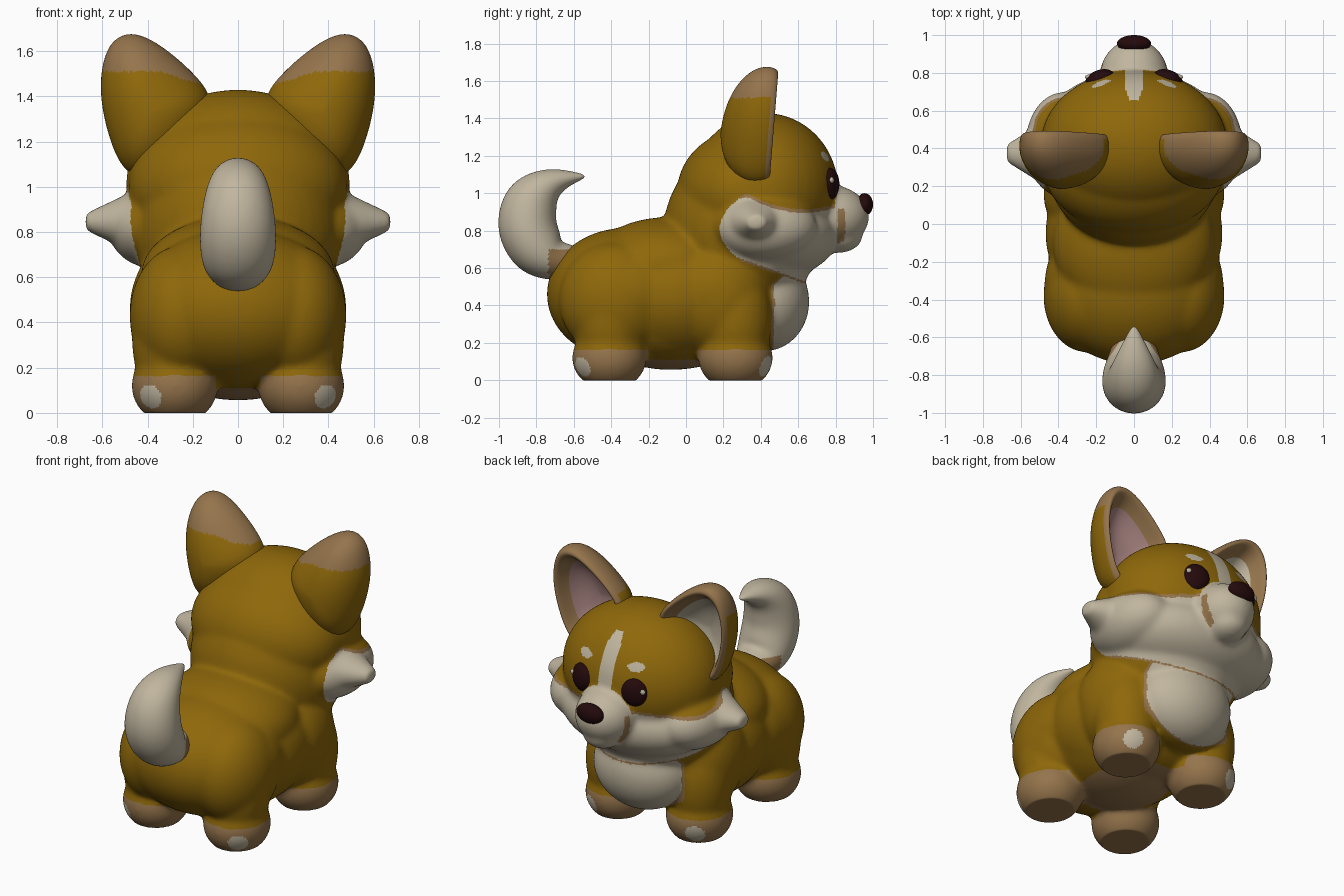
import bpy, bmesh, math
from mathutils import Matrix, Vector

if "Cube" in bpy.data.objects:
    bpy.data.objects.remove(bpy.data.objects["Cube"])

COLOURS = {
    "golden_brown": (0.27, 0.137, 0.003),
    "cream_white": (0.53, 0.465, 0.345),
    "tan": (0.30, 0.175, 0.072),
    "dark_brown": (0.018, 0.003, 0.0035),
    "ear_pink": (0.39, 0.23, 0.22),
}
BROWN, WHITE, TAN, DARK, PINK = range(5)
MATS = []
for name, c in COLOURS.items():
    m = bpy.data.materials.new(name)
    m.diffuse_color = (*c, 1)
    m.use_nodes = True
    m.node_tree.nodes["Principled BSDF"].inputs["Base Color"].default_value = m.diffuse_color
    MATS.append(m)


def make_object(name, bm):
    me = bpy.data.meshes.new(name)
    bmesh.ops.recalc_face_normals(bm, faces=bm.faces)
    bm.to_mesh(me)
    bm.free()
    for m in MATS:
        me.materials.append(m)
    ob = bpy.data.objects.new(name, me)
    bpy.context.collection.objects.link(ob)
    return ob


def bake(ob):
    """Apply all modifiers and shade smooth."""
    dg = bpy.context.evaluated_depsgraph_get()
    me = bpy.data.meshes.new_from_object(ob.evaluated_get(dg))
    ob.modifiers.clear()
    ob.data = me
    me.polygons.foreach_set("use_smooth", [True] * len(me.polygons))
    return me


def add_ellipsoid(bm, c, r, rot_z=0.0):
    mat = Matrix.Translation(c) @ Matrix.Rotation(rot_z, 4, 'Z') @ Matrix.Diagonal((*r, 1))
    bmesh.ops.create_uvsphere(bm, u_segments=40, v_segments=24, radius=1, matrix=mat)


def ellipsoid(name, c, r, mat, rot_z=0.0):
    bm = bmesh.new()
    add_ellipsoid(bm, c, r, rot_z)
    for f in bm.faces:
        f.material_index = mat
        f.smooth = True
    return make_object(name, bm)


def loft(bm, rings, mat_rule):
    loops = [[bm.verts.new(p) for p in ring] for ring in rings]
    n = len(loops[0])
    for i in range(len(loops) - 1):
        for j in range(n):
            k = (j + 1) % n
            f = bm.faces.new((loops[i][j], loops[i][k], loops[i + 1][k], loops[i + 1][j]))
            f.material_index = mat_rule(i)
    bm.faces.new(loops[0]).material_index = mat_rule(0)
    bm.faces.new(loops[-1]).material_index = mat_rule(len(loops) - 2)


# --- head, body and legs: overlapping volumes fused into one soft skin ---
bm = bmesh.new()
for c, r in [
    ((0, -0.32, 0.46), (0.475, 0.425, 0.355)),  # rump
    ((0, -0.10, 0.61), (0.43, 0.42, 0.262)),    # back saddle
    ((0, -0.05, 0.45), (0.47, 0.45, 0.39)),     # belly
    ((0, -0.08, 0.34), (0.41, 0.46, 0.285)),    # underside
    ((0, 0.15, 0.47), (0.48, 0.33, 0.38)),      # shoulders
    ((0, 0.42, 0.42), (0.31, 0.24, 0.265)),     # chest
    ((0, 0.30, 0.80), (0.46, 0.42, 0.45)),      # neck
    ((0, 0.31, 1.00), (0.485, 0.36, 0.34)),     # nape
    ((0, 0.42, 1.02), (0.495, 0.395, 0.41)),    # skull
    ((0, 0.45, 0.78), (0.50, 0.365, 0.24)),     # jaw
    ((0, 0.77, 0.875), (0.185, 0.21, 0.17)),    # muzzle
    ((0, 0.815, 0.77), (0.12, 0.13, 0.09)),     # chin
]:
    add_ellipsoid(bm, c, r)
for s in (-1, 1):
    add_ellipsoid(bm, (s * 0.25, -0.38, 0.43), (0.23, 0.30, 0.31))      # thigh
    add_ellipsoid(bm, (s * 0.25, 0.18, 0.45), (0.23, 0.27, 0.32))       # shoulder
    add_ellipsoid(bm, (s * 0.375, 0.42, 0.82), (0.20, 0.28, 0.18))      # cheek
    for x, y in ((0.28, 0.265), (0.28, -0.41)):
        add_ellipsoid(bm, (s * x, y, 0.12), (0.192, 0.20, 0.175))       # paw
        add_ellipsoid(bm, (s * x, y, 0.33), (0.19, 0.195, 0.32))        # leg
    # pointed cheek tuft
    mat = (Matrix.Translation((s * 0.55, 0.375, 0.845)) @ Matrix.Rotation(s * math.pi / 2, 4, 'Y')
           @ Matrix.Diagonal((0.155, 0.20, 1, 1)))
    bmesh.ops.create_cone(bm, cap_ends=True, segments=32, radius1=1, radius2=0.25,
                          depth=0.25, matrix=mat)
body = make_object("head_and_body", bm)
mod = body.modifiers.new("fuse", 'REMESH')
mod.mode = 'VOXEL'
mod.voxel_size = 0.0105
mod = body.modifiers.new("soften", 'SMOOTH')
mod.factor = 0.5
mod.iterations = 40
me = bake(body)
for v in me.vertices:
    v.co.z = max(v.co.z, 0.0)


def near(p, c, r):
    return sum(((a - b) / k) ** 2 for a, b, k in zip(p, c, r)) < 1


def coat(p):
    x, y, z = abs(p.x), p.y, p.z
    # paws and belly underside
    if near((x, y, z), (0.38, -0.54, 0.075), (0.055, 0.07, 0.055)):
        return WHITE
    if near((x, y, z), (0.36, 0.42, 0.075), (0.055, 0.07, 0.055)):
        return WHITE
    if z < (0.165 if x > 0.1 and (0.06 < y < 0.48 or y < -0.2) else 0.11):
        return TAN
    # muzzle, blaze and brows
    if 0.81 < y < 0.85 and 0.73 < z < 0.92 and 0.11 < x < 0.2:
        return TAN
    if near((x, y, z), (0, 0.84, 0.87), (0.19, 0.20, 0.19)):
        return WHITE
    if y > 0.655 and z > 0.95 and x < min(0.046, 0.025 + 0.4 * (1.34 - z)):
        return WHITE
    if y > 0.6 and near((x, z), (0.175, 1.197), (0.05, 0.026)):
        return WHITE
    # white lower face with a thin tan edge
    top = min(0.975, 0.895 + 0.95 * (y - 0.63) ** 2)
    low = 0.685 - 0.36 * (y - 0.2)
    back = 0.18 + 4 * (z - 0.81) ** 2
    if y > back and low < z < top:
        return WHITE
    if y > back and low - 0.012 < z < top + 0.018:
        return TAN
    # chest
    if y > 0.455 and z <= low and x < 0.31:
        return WHITE if y > 0.47 and x < 0.30 else TAN
    return BROWN


for f in me.polygons:
    f.material_index = coat(f.center)

# --- ears: cupped rings scaled from one outline ---
OUTLINE = [(0.10, 1.39), (0.19, 1.50), (0.29, 1.59), (0.39, 1.66), (0.485, 1.69), (0.57, 1.645),
           (0.61, 1.52), (0.61, 1.38), (0.575, 1.22), (0.51, 1.06), (0.40, 1.03), (0.27, 1.10),
           (0.15, 1.24)]
RINGS = [(0.05, -0.265), (0.4, -0.25), (0.75, -0.195), (0.95, -0.12), (1.0, -0.06), (0.985, -0.005),
         (0.91, 0.025), (0.82, 0.01), (0.71, -0.06), (0.45, -0.13), (0.05, -0.15)]
for s, side, inner in ((1, "right", PINK), (-1, "left", WHITE)):
    bm = bmesh.new()
    rings = []
    for k, dy in RINGS:
        ring = []
        for x, z in OUTLINE:
            px, pz = 0.38 + (x - 0.38) * k, 1.33 + (z - 1.33) * k
            ring.append((s * px, 0.45 + 0.08 * (pz - 1.33) + dy, pz))
        rings.append(ring)
    loft(bm, rings, lambda i: BROWN if i < 5 else TAN if i < 8 else inner)
    ear = make_object(side + "_ear", bm)
    ear.modifiers.new("round", 'SUBSURF').levels = 3
    for f in bake(ear).polygons:
        if f.material_index == BROWN and f.center.z + 0.3 * max(0, 0.35 - abs(f.center.x)) > 1.51:
            f.material_index = TAN

# --- tail: oval sections along a curl (y, z, in-plane radius, half width) ---
PATH = [(-0.55, 0.63, 0.09, 0.09), (-0.69, 0.63, 0.105, 0.135), (-0.785, 0.675, 0.16, 0.17),
        (-0.865, 0.82, 0.175, 0.175), (-0.83, 0.98, 0.16, 0.15), (-0.725, 1.065, 0.085, 0.11),
        (-0.61, 1.085, 0.035, 0.05), (-0.54, 1.09, 0.01, 0.012)]
bm = bmesh.new()
rings = []
for i, (y, z, r, w) in enumerate(PATH):
    a, b = PATH[max(i - 1, 0)], PATH[min(i + 1, len(PATH) - 1)]
    t = Vector((b[0] - a[0], b[1] - a[1])).normalized()
    rings.append([(w * math.cos(q), y - t.y * r * math.sin(q), z + t.x * r * math.sin(q))
                  for q in (2 * math.pi * j / 16 for j in range(16))])
loft(bm, rings, lambda i: WHITE)
tail = make_object("tail", bm)
tail.modifiers.new("round", 'SUBSURF').levels = 3
for f in bake(tail).polygons:
    if f.center.z < 0.70 and f.center.y > -0.735:
        f.material_index = TAN

# --- nose, eyes and eye highlights ---
ellipsoid("nose", (0, 0.955, 0.94), (0.09, 0.045, 0.06), DARK)
for s, side in ((1, "right"), (-1, "left")):
    ang = -s * math.radians(20)
    c = Vector((s * 0.182, 0.77, 1.05))
    ellipsoid(side + "_eye", c, (0.078, 0.045, 0.085), DARK, ang)
    off = Matrix.Rotation(ang, 3, 'Z') @ Vector((s * 0.055, 0.03, 0.02))
    ellipsoid(side + "_eye_highlight", c + off, (0.016, 0.011, 0.016), WHITE, ang)
